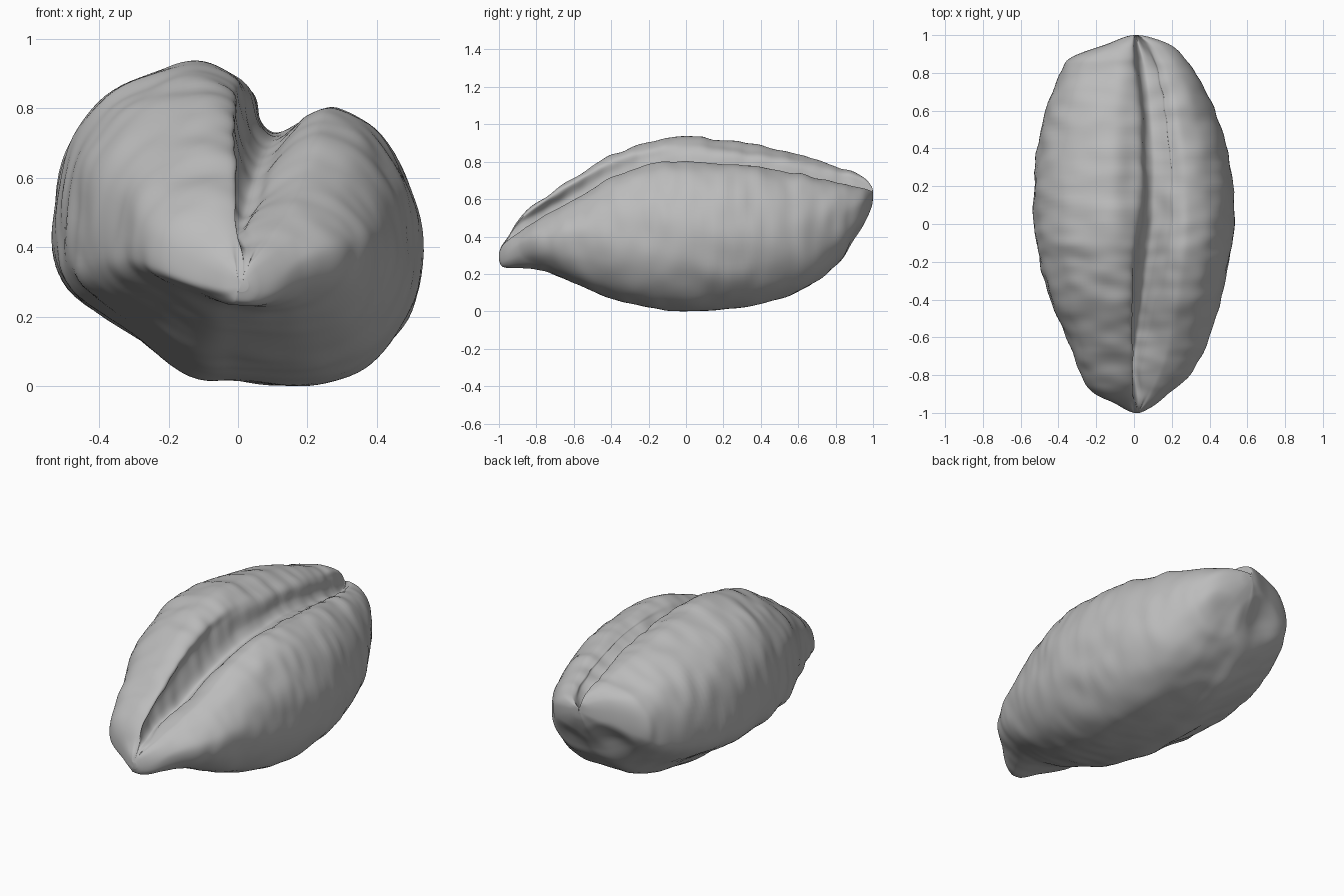
import bpy
import bmesh
from mathutils import Vector, noise

old = bpy.data.objects.get("Cube")
if old:
    bpy.data.objects.remove(old, do_unlink=True)

# Stations along the grain: y, left edge, right edge, bottom,
# left lobe top, right lobe top, crease floor, crease position across
STATIONS = [
    (-1.0, 0, .03, .27, .31, .31, .305, .015),
    (-.985, -.04, .065, .24, .35, .345, .345, .015),
    (-.95, -.1, .12, .23, .4, .38, .38, .01),
    (-.88, -.23, .2, .23, .51, .43, .405, -.01),
    (-.75, -.3, .32, .21, .61, .51, .435, -.04),
    (-.6, -.36, .4, .15, .71, .59, .48, -.03),
    (-.4, -.445, .46, .07, .83, .71, .58, -.01),
    (-.2, -.5, .505, .02, .9, .78, .66, .01),
    (0, -.53, .53, 0, .93, .8, .71, .035),
    (.3, -.525, .51, .02, .9, .78, .725, .045),
    (.6, -.465, .43, .1, .84, .73, .68, .035),
    (.8, -.39, .33, .24, .77, .69, .63, .02),
    (.88, -.33, .27, .34, .75, .67, .61, .01),
    (.95, -.15, .19, .46, .715, .655, .6, .005),
    (.99, -.05, .08, .55, .67, .64, .6, .005),
    (1.0, 0, .02, .6, .64, .63, .61, .01),
]

# Cross-section: zone, sideways fraction, height fraction inside that zone
PROFILE = [
    ("low", -1, 0), ("left", -.94, .46), ("left", -.76, .77), ("left", -.48, .94),
    ("left", -.22, 1), ("left", -.03, .93), ("left_wall", -.005, .6),
    ("left_wall", .015, .2), ("left_wall", .05, 0), ("right_wall", .09, .08),
    ("right_wall", .14, .5), ("right", .4, .95), ("right", .54, 1),
    ("right", .75, .84), ("right", .93, .45), ("low", 1, 0), ("low", .94, .47),
    ("low", .76, .8), ("low", .52, .97), ("low", .26, 1), ("low", 0, .97),
    ("low", -.26, .93), ("low", -.58, .64), ("low", -.92, .33),
]


def section(station):
    """Fit the cross-section profile to one station."""
    y, left, right, bottom, top_l, top_r, floor, crease = station
    middle = bottom + .45 * (top_l - bottom)
    zones = {
        "low": (middle, bottom),
        "left": (middle, top_l),
        "right": (middle, top_r),
        "left_wall": (floor, top_l),
        "right_wall": (floor, top_r),
    }
    points = []
    for zone, across, up in PROFILE:
        start, end = zones[zone]
        if zone.endswith("wall"):
            x = crease + across * (right - left)
        else:
            x = across * (right if across > 0 else -left)
        points.append(Vector((x, y, start + up * (end - start))))
    return points


def spline(points, steps, closed):
    """Smooth curve through the given points."""
    count = len(points)

    def pick(i):
        return points[i % count] if closed else points[max(0, min(i, count - 1))]

    result = []
    for i in range(count if closed else count - 1):
        a, b, c, d = (pick(i + k) for k in (-1, 0, 1, 2))
        for s in range(steps):
            t = s / steps
            result.append(b + (c - a) * (t / 2)
                          + (a * 2 - b * 5 + c * 4 - d) * (t * t / 2)
                          + (b * 3 - a - c * 3 + d) * (t ** 3 / 2))
    if not closed:
        result.append(points[-1].copy())
    return result


# Loft the skin: smooth lengthwise strands first, then smooth rings
strands = [spline(list(s), 12, False) for s in zip(*map(section, STATIONS))]
rings = [spline(list(r), 6, True) for r in zip(*strands)]

bm = bmesh.new()
loops = [[bm.verts.new(p) for p in ring] for ring in rings]
for a, b in zip(loops, loops[1:]):
    for i in range(len(a)):
        j = (i + 1) % len(a)
        bm.faces.new((a[i], a[j], b[j], b[i]))

# Close both tips
for loop in (loops[0], loops[-1]):
    centre = sum((v.co for v in loop), Vector()) / len(loop)
    tip = bm.verts.new(centre)
    for i in range(len(loop)):
        bm.faces.new((loop[i - 1], loop[i], tip))
bmesh.ops.recalc_face_normals(bm, faces=bm.faces)
bm.normal_update()

# Crosswise wrinkles on the upper skin, soft dents all over
offsets = []
for v in bm.verts:
    p = v.co
    wrinkle = noise.noise(Vector((p.x * 6, p.y * 14, p.z * 6)))
    dent = noise.noise(p * 7 + Vector((7, 2, 4)))
    fade = max(0, min(1, (1 - abs(p.y)) * 5))
    upper = .3 + .7 * max(0, min(1, p.z * 2))
    offsets.append(v.normal * fade * (wrinkle * upper * .009 + dent * .007))
for v, offset in zip(bm.verts, offsets):
    v.co += offset

# Local swellings and hollows: centre, radius, height
SPOTS = [
    (Vector((-.47, -.34, .29)), .1, .02),
    (Vector((.24, -.8, .36)), .12, .015),
    (Vector((-.12, .88, .42)), .17, -.03),
    (Vector((.13, .86, .4)), .14, -.02),
    (Vector((-.05, -.8, .22)), .15, -.012),
]
for spot, radius, height in SPOTS:
    for v in bm.verts:
        reach = (v.co - spot).length / radius
        if reach < 1:
            v.co += v.normal * height * (1 - reach * reach) ** 2

mesh = bpy.data.meshes.new("grain_body")
bm.to_mesh(mesh)
bm.free()
grain = bpy.data.objects.new("grain_body", mesh)
bpy.context.collection.objects.link(grain)

# Plain grey skin
skin = bpy.data.materials.new("plain grey")
skin.use_nodes = True
colour = (.5, .5, .5, 1)
skin.diffuse_color = colour
skin.node_tree.nodes["Principled BSDF"].inputs["Base Color"].default_value = colour
mesh.materials.append(skin)

# Smooth shading
mesh.shade_smooth()

# Rest the lowest point on the ground
lowest = min(v.co.z for v in mesh.vertices)
for v in mesh.vertices:
    v.co.z -= lowest
